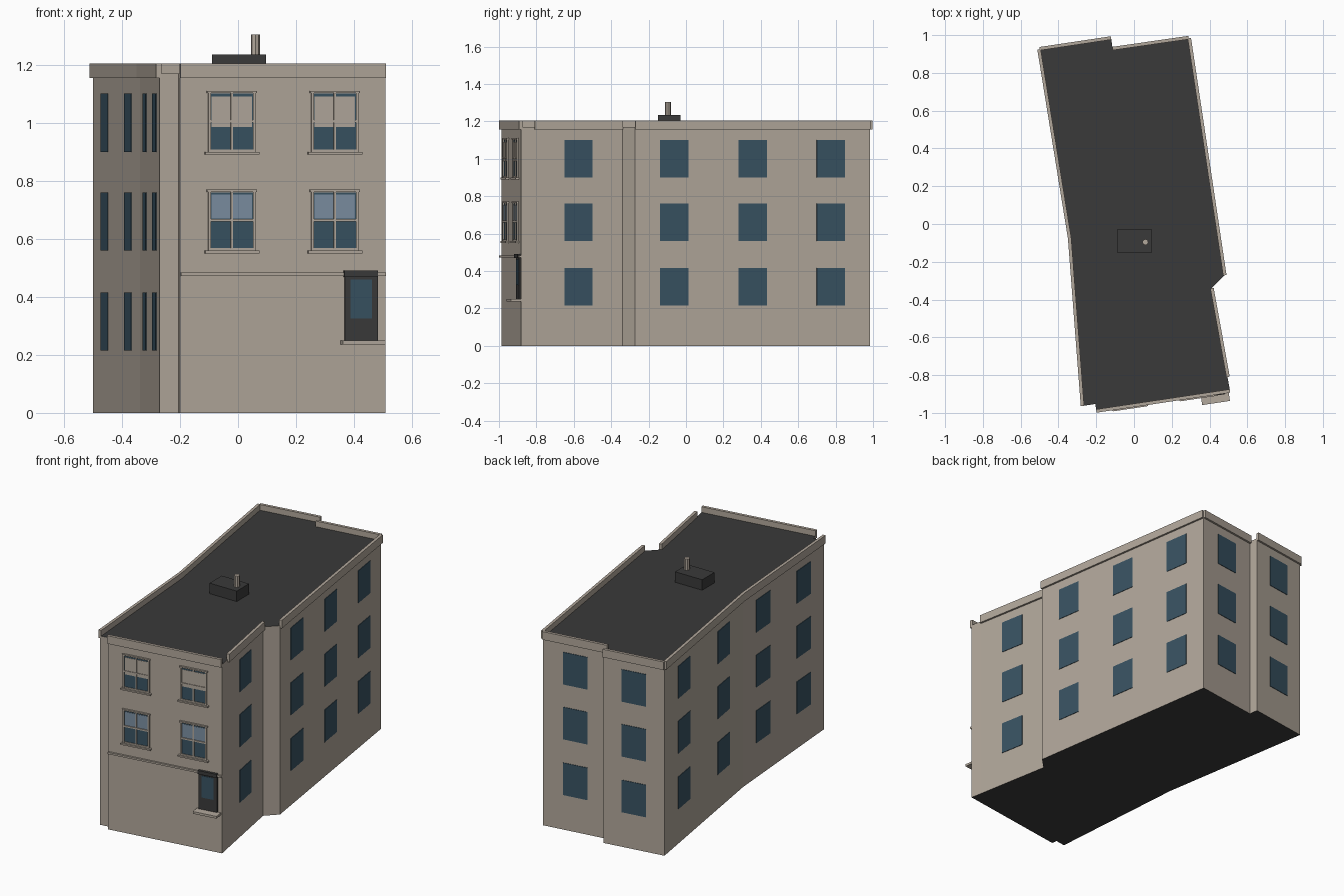
import bpy, bmesh
from mathutils import Vector

if "Cube" in bpy.data.objects:
    bpy.data.objects.remove(bpy.data.objects["Cube"])


def material(name, rgb):
    m = bpy.data.materials.new(name)
    m.diffuse_color = (*rgb, 1)
    m.use_nodes = True
    m.node_tree.nodes["Principled BSDF"].inputs["Base Color"].default_value = m.diffuse_color
    return m


WALL = material("beige_wall", (0.44, 0.385, 0.325))
TRIM = material("beige_trim", (0.45, 0.395, 0.335))
DARK = material("dark_roof", (0.042, 0.042, 0.042))
GLASS = material("dark_blue_glass", (0.04, 0.085, 0.122))
SKY = material("light_blue_glass", (0.2, 0.275, 0.36))

# Footprint corners, counterclockwise from the front left
PLAN = [(-.27, -.963), (-.205, -.953), (-.2, -.987), (.508, -.881),
        (.495, -.81), (.41, -.34), (.478, -.272), (.29, .984),
        (-.113, .926), (-.121, .982), (-.5, .925), (-.338, -.075)]
EDGES = [(Vector(p), Vector(q)) for p, q in zip(PLAN, PLAN[1:] + PLAN[:1])]
ROOF_Z = 1.17
FLOORS = (0.215, 0.56, 0.90)


def prism(name, outline, z0, z1, mats):
    """Upright prism; second material, if given, goes on top and bottom."""
    bm = bmesh.new()
    base = bm.faces.new([bm.verts.new((x, y, z0)) for x, y in outline])
    ext = bmesh.ops.extrude_face_region(bm, geom=[base])
    for v in ext["geom"]:
        if isinstance(v, bmesh.types.BMVert):
            v.co.z = z1
    if not any(f is base for f in bm.faces) or len(bm.faces) < len(outline) + 2:
        bm.faces.new([v for v in bm.verts if v.co.z == z0])
    bmesh.ops.recalc_face_normals(bm, faces=bm.faces)
    if len(mats) > 1:
        for f in bm.faces:
            f.material_index = int(abs(f.normal.z) > 0.5)
    mesh = bpy.data.meshes.new(name)
    bm.to_mesh(mesh)
    bm.free()
    for m in mats:
        mesh.materials.append(m)
    ob = bpy.data.objects.new(name, mesh)
    bpy.context.collection.objects.link(ob)
    return ob


def wall_box(name, edge, u0, u1, d0, d1, z0, z1, mat):
    """Box along a wall: u runs along the wall, d points outwards."""
    p, q = edge
    t = (q - p).normalized()
    n = Vector((t.y, -t.x))
    pts = [p + t * u + n * d for u, d in ((u0, d0), (u1, d0), (u1, d1), (u0, d1))]
    return prism(name, [tuple(v) for v in pts], z0, z1, [mat])


# Main body
prism("building_body", PLAN, 0, ROOF_Z, [WALL, DARK])

# Parapets on the long walls only
for e in EDGES:
    length = (e[1] - e[0]).length
    if length > 0.3:
        wall_box("parapet", e, 0, length, -0.006, 0.012, 1.155, 1.205, WALL)

# Plain windows, evenly spaced on side and back walls
for index, count in {4: 1, 6: 3, 7: 1, 9: 1, 10: 2, 11: 2}.items():
    e = EDGES[index]
    length = (e[1] - e[0]).length
    for i in range(count):
        c = length * (i + 0.5) / count
        for z in FLOORS:
            wall_box("side_window", e, c - .0765, c + .0765, -.002, .003, z, z + .2, GLASS)

# Street facade
FRONT = EDGES[2]


def front(name, x0, x1, d, z0, z1, mat):
    """Facade box given by its x range in the front view."""
    k = 0.989
    return wall_box(name, FRONT, (x0 + .2) / k, (x1 + .2) / k, -.002, d, z0, z1, mat)


# Sash windows
for cx in (-0.022, 0.333):
    for z in FLOORS[1:]:
        top = z == FLOORS[2]
        front("sash_glass", cx - .076, cx + .076, .003, z, z + .2, GLASS)
        if top:
            front("blind", cx - .07, cx + .07, .005, z + .085, z + .19, TRIM)
        else:
            front("upper_pane", cx - .07, cx + .07, .005, z + .11, z + .193, SKY)
        for s in (-1, 1):
            a, b = sorted((cx + s * .073, cx + s * .082))
            front("window_jamb", a, b, .010, z - .003, z + .205, TRIM)
        front("window_head", cx - .086, cx + .086, .012, z + .202, z + .21, TRIM)
        front("window_sill", cx - .093, cx + .093, .018, z - .01, z - .001, TRIM)
        front("mullion", cx - .004, cx + .004, .008, z, z + .202, TRIM)
        front("meeting_rail", cx - .074, cx + .074, .009, z + .1, z + .109, TRIM)
        front("bottom_rail", cx - .074, cx + .074, .008, z - .001, z + .008, TRIM)

# Band between ground floor and upper floors
front("string_course", -.198, .508, .012, .472, .483, TRIM)

# Door with glass, hood and step
front("door", .367, .481, .008, .248, .472, DARK)
front("door_hood", .364, .481, .016, .468, .49, DARK)
front("door_glass", .386, .46, .011, .325, .46, GLASS)
front("door_step", .353, .5, .055, .236, .25, TRIM)

# Roof box and flue
prism("roof_box", [(-.09, -.15), (.096, -.15), (.096, -.03), (-.09, -.03)],
      ROOF_Z - .01, 1.235, [DARK])
bpy.ops.mesh.primitive_cylinder_add(vertices=8, radius=.016, depth=.073,
                                    location=(.06, -.096, 1.2675))
flue = bpy.context.object
flue.name = "flue_pipe"
flue.data.materials.append(TRIM)
